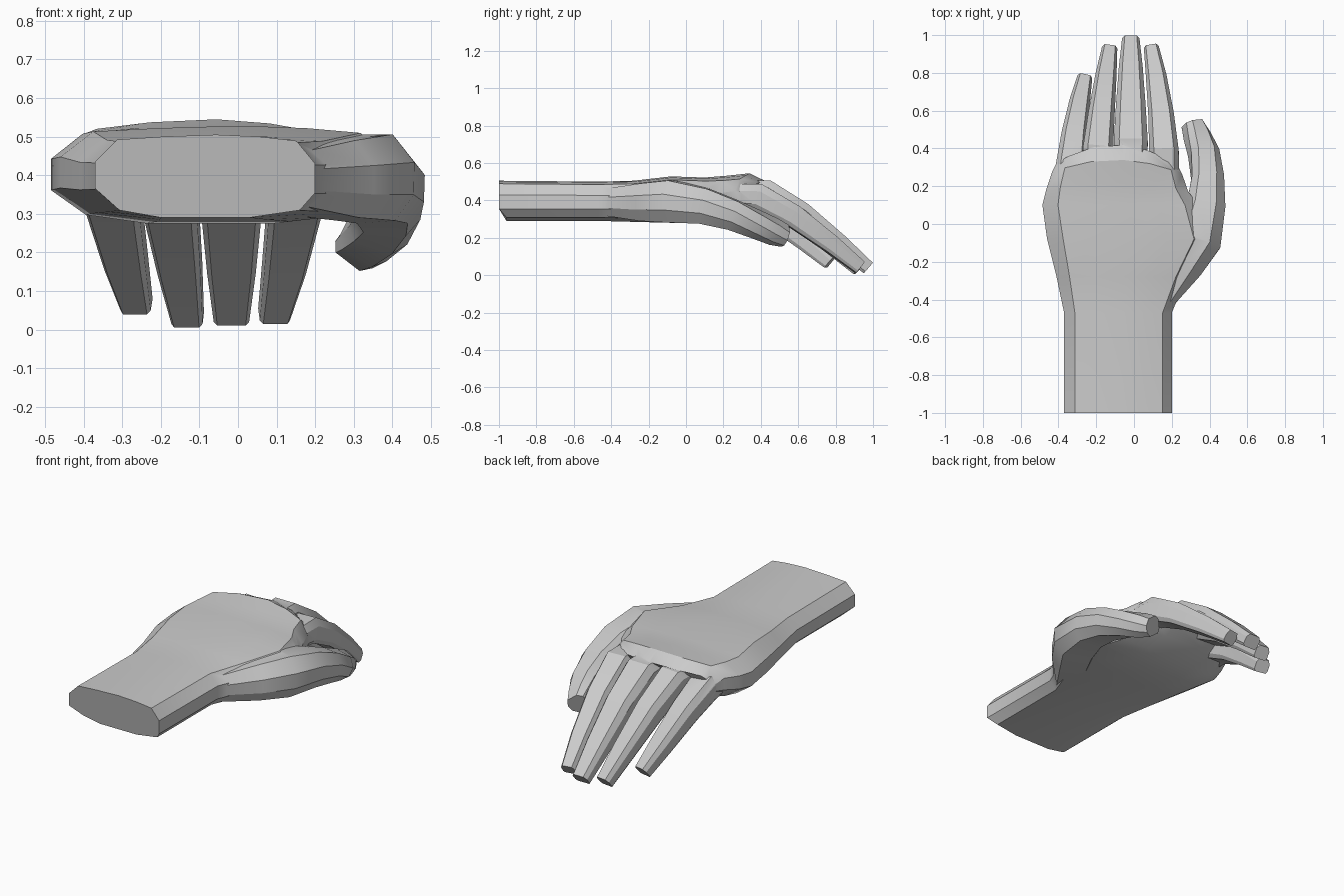
import bpy, bmesh, math
from mathutils import Vector, Matrix

if "Cube" in bpy.data.objects:
    bpy.data.objects.remove(bpy.data.objects["Cube"])

# Flattened cross-sections (unit half width / half height)
PALM = [(-1, -.3), (-1, .35), (-.8, .88), (-.4, .95), (.1, 1), (.5, .95), (.83, .85),
        (1, .3), (1, -.4), (.86, -.82), (.4, -1), (-.4, -1), (-.78, -.82)]
FINGER = [(-1, -.65), (-1, .4), (-.68, 1), (.68, 1), (1, .4), (1, -.65), (.8, -1), (-.8, -1)]
THUMB = [(-1, -.5), (-1, .5), (-.6, 1), (.5, 1), (1, .35), (1, -.4), (.6, -1), (-.7, -1)]


def skin(name, rings):
    """Bridge a list of point rings into a closed solid."""
    bm = bmesh.new()
    rows = [[bm.verts.new(p) for p in r] for r in rings]
    n = len(rows[0])
    for a, b in zip(rows, rows[1:]):
        for i in range(n):
            j = (i + 1) % n
            bm.faces.new((a[i], a[j], b[j], b[i]))
    bm.faces.new(rows[0])
    bm.faces.new(rows[-1])
    bmesh.ops.recalc_face_normals(bm, faces=bm.faces)
    me = bpy.data.meshes.new(name)
    bm.to_mesh(me)
    bm.free()
    ob = bpy.data.objects.new(name, me)
    bpy.context.collection.objects.link(ob)
    return ob


def digit(name, path, section):
    """Sweep a section; path rows are centre, half width, half depth, roll."""
    pts = [Vector(p[0]) for p in path]
    rings = []
    for i, (c, w, d, roll) in enumerate(path):
        t = (pts[min(i + 1, len(pts) - 1)] - pts[max(i - 1, 0)]).normalized()
        s = t.cross(Vector((0, 0, 1))).normalized()
        rot = Matrix.Rotation(math.radians(roll), 3, t)
        side, up = rot @ s, rot @ s.cross(t)
        rings.append([pts[i] + side * u * w + up * v * d for u, v in section])
    return skin(name, rings)


# Wrist and palm: y, left, right, bottom, top, knuckle curve
rings = []
for y, x0, x1, z0, z1, k in [(-1, -.37, .20, .29, .505, 0), (-.47, -.37, .20, .29, .50, 0),
                             (-.28, -.41, .28, .285, .505, 0), (-.08, -.46, .39, .28, .528, 0),
                             (.10, -.485, .34, .275, .522, 0), (.22, -.465, .285, .30, .532, .3),
                             (.34, -.435, .255, .34, .545, .6), (.42, -.41, .23, .38, .507, 1)]:
    ring = []
    for u, v in PALM:
        x = (x0 + x1) / 2 + u * (x1 - x0) / 2
        arch = k * (x + .1) ** 2
        z = (z0 + z1) / 2 + v * (z1 - z0) / 2 - .3 * arch
        yy = y - arch
        if y == -1 and v < -.5:
            yy += .04          # undercut lower edge of the wrist end
        ring.append((x, yy, z))
    rings.append(ring)
hand = skin("hand", rings)

# Four fingers: base centre, tip centre, base half width, outward bow
parts = []
for name, a, b, w, bow in [("little_finger", (-.347, .15, .415), (-.262, .77, .068), .078, -.014),
                           ("ring_finger", (-.205, .22, .44), (-.13, .925, .033), .08, -.006),
                           ("middle_finger", (-.017, .25, .45), (-.017, .975, .038), .09, 0),
                           ("index_finger", (.165, .20, .43), (.093, .928, .043), .078, .016)]:
    a, b = Vector(a), Vector(b)
    path = []
    for f, drop, wide, depth in [(0, 0, .95, .055), (.25, .02, 1, .068), (.51, .29, .87, .06),
                                 (.79, .68, .70, .048), (1, 1, .51, .037)]:
        c = a.lerp(b, f)
        c.x += bow * 4 * f * (1 - f)
        c.z = a.z + (b.z - a.z) * drop
        path.append((c, w * wide, depth, 0))
    parts.append(digit(name, path, FINGER))

# Thumb with its fleshy base
parts.append(digit("thumb", [((.15, -.44, .39), .04, .07, 0), ((.255, -.22, .39), .11, .10, 0),
                             ((.34, -.08, .394), .125, .112, 0), ((.382, .10, .368), .102, .095, 0),
                             ((.39, .25, .322), .085, .08, 5), ((.37, .38, .27), .08, .068, 20),
                             ((.335, .47, .232), .07, .062, 32), ((.312, .53, .21), .06, .05, 40)],
                   THUMB))

# Fuse everything into one surface
bpy.context.view_layer.objects.active = hand
hand.select_set(True)
for p in parts:
    m = hand.modifiers.new("join", 'BOOLEAN')
    m.operation, m.solver, m.object = 'UNION', 'EXACT', p
    bpy.ops.object.modifier_apply(modifier=m.name)
    bpy.data.objects.remove(p)
bpy.ops.object.shade_smooth_by_angle(angle=math.radians(30))
